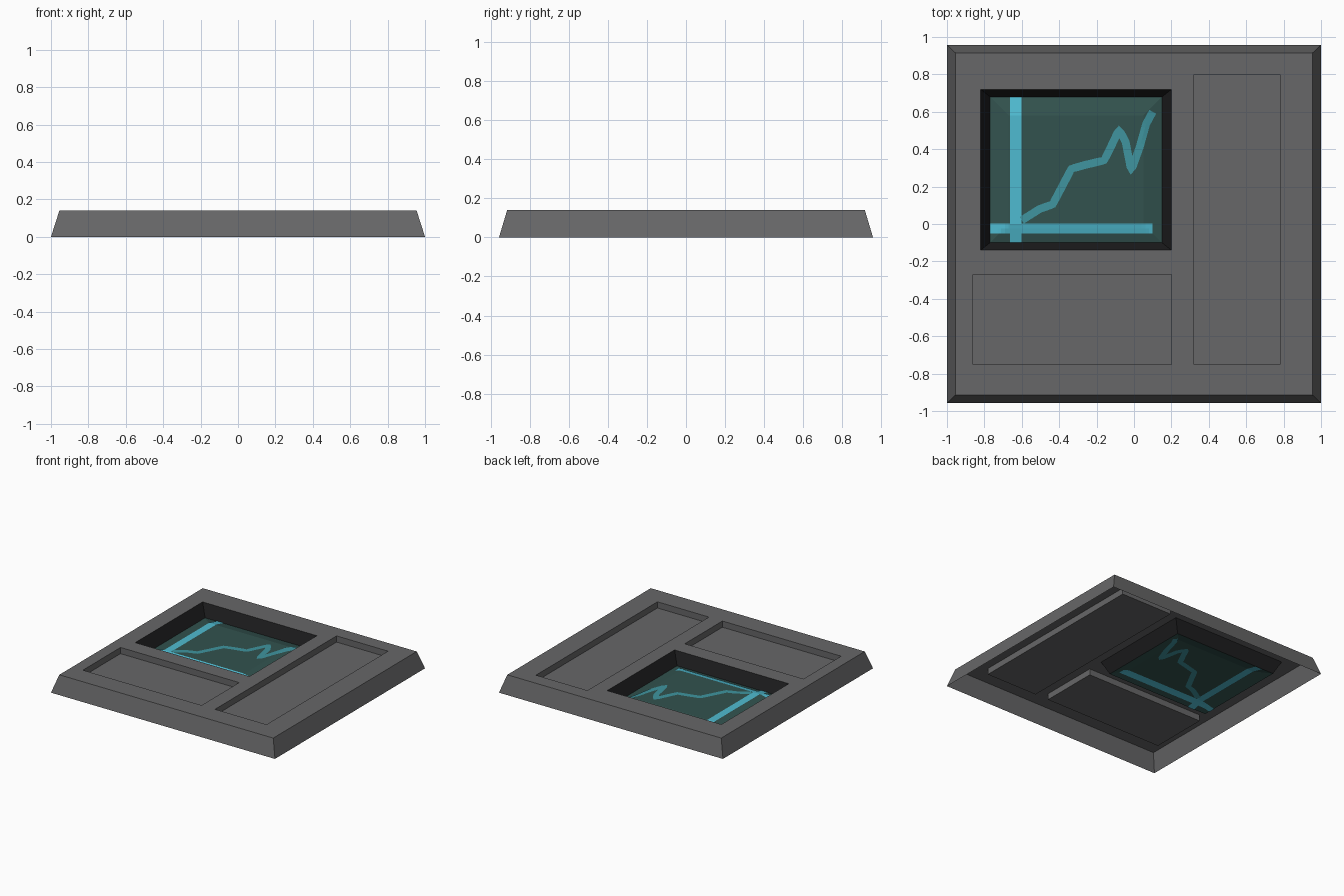
import bpy, bmesh
from mathutils import Vector

if "Cube" in bpy.data.objects:
    bpy.data.objects.remove(bpy.data.objects["Cube"])


def material(name, rgb):
    m = bpy.data.materials.new(name)
    m.diffuse_color = (*rgb, 1)
    m.use_nodes = True
    m.node_tree.nodes["Principled BSDF"].inputs["Base Color"].default_value = m.diffuse_color
    return m


GREY = material("dark_grey", (0.135, 0.135, 0.138))
BLACK = material("black", (0.013, 0.013, 0.014))
TEAL = material("deep_teal", (0.032, 0.085, 0.077))
CYAN = material("bright_cyan", (0.078, 0.50, 0.64))
MID = material("dull_cyan", (0.05, 0.30, 0.35))


def finish(name, bm, mat):
    bmesh.ops.remove_doubles(bm, verts=bm.verts, dist=0.0001)
    me = bpy.data.meshes.new(name)
    bm.to_mesh(me)
    bm.free()
    me.materials.append(mat)
    ob = bpy.data.objects.new(name, me)
    bpy.context.collection.objects.link(ob)
    return ob


def ring(bm, rect, z):
    x0, x1, y0, y1 = rect
    return [bm.verts.new((x, y, z)) for x, y in ((x0, y0), (x1, y0), (x1, y1), (x0, y1))]


def loft(bm, a, b):
    for i in range(4):
        j = (i + 1) % 4
        bm.faces.new((a[i], a[j], b[j], b[i]))


def inset(rect, d):
    return (rect[0] + d, rect[1] - d, rect[2] + d, rect[3] - d)


TOP = 0.14
POCKET_Z = 0.09
EDGE_Z, DOME_Z, BEVEL = 0.04, 0.065, 0.10
FACE = (-0.955, 0.955, -0.915, 0.915)
POCKETS = [(0.32, 0.78, -0.75, 0.80), (-0.86, 0.20, -0.75, -0.27)]
OPENING = (-0.82, 0.20, -0.14, 0.72)
GLASS = (-0.77, 0.15, -0.10, 0.68)

# panel shell: sloping rim, open underneath
bm = bmesh.new()
loft(bm, ring(bm, (-1, 1, -0.957, 0.957), 0), ring(bm, FACE, TOP))

# panel face, leaving out the recesses
holes = POCKETS + [OPENING]
xs = sorted({r[k] for r in holes + [FACE] for k in (0, 1)})
ys = sorted({r[k] for r in holes + [FACE] for k in (2, 3)})
for x0, x1 in zip(xs, xs[1:]):
    for y0, y1 in zip(ys, ys[1:]):
        cx, cy = (x0 + x1) / 2, (y0 + y1) / 2
        if not any(r[0] < cx < r[1] and r[2] < cy < r[3] for r in holes):
            bm.faces.new(ring(bm, (x0, x1, y0, y1), TOP))

# two shallow pockets
for r in POCKETS:
    low = ring(bm, r, POCKET_Z)
    loft(bm, ring(bm, r, TOP), low)
    bm.faces.new(low)
finish("panel", bm, GREY)

# sloping black screen surround
bm = bmesh.new()
loft(bm, ring(bm, OPENING, TOP), ring(bm, GLASS, EDGE_Z))
finish("screen_frame", bm, BLACK)

# screen with a shallow raised middle
bm = bmesh.new()
mid = ring(bm, inset(GLASS, BEVEL), DOME_Z)
loft(bm, ring(bm, GLASS, EDGE_Z), mid)
bm.faces.new(mid)
finish("screen", bm, TEAL)


def glass_z(x, y):
    d = min(x - GLASS[0], GLASS[1] - x, y - GLASS[2], GLASS[3] - y)
    return EDGE_Z + (DOME_Z - EDGE_Z) * max(0, min(1, d / BEVEL))


def ribbon(name, pts, width, mat, lift, step=0.02):
    """Flat strip following the screen, shown on both of its sides."""
    pts = [Vector(p) for p in pts]
    path = []
    for a, b in zip(pts, pts[1:]):
        n = max(1, round((b - a).length / step))
        path += [a.lerp(b, i / n) for i in range(n)]
    path.append(pts[-1])
    bm = bmesh.new()
    for side in (1, -1):
        rows = []
        for i, p in enumerate(path):
            t = (path[min(i + 1, len(path) - 1)] - path[max(i - 1, 0)]).normalized()
            nrm = Vector((-t.y, t.x)) * width / 2
            rows.append([bm.verts.new((q.x, q.y, glass_z(q.x, q.y) + side * lift))
                         for q in (p - nrm, p, p + nrm)])
        for r, s in zip(rows, rows[1:]):
            for k in (0, 1):
                f = (r[k], s[k], s[k + 1], r[k + 1])
                bm.faces.new(f if side > 0 else f[::-1])
    finish(name, bm, mat)


# chart drawn on the screen
ribbon("chart_vertical_axis", [(-0.632, -0.10), (-0.632, 0.68)], 0.06, CYAN, 0.003)
ribbon("chart_horizontal_axis", [(-0.77, -0.023), (0.10, -0.023)], 0.054, CYAN, 0.0035)
ribbon("chart_line", [(-0.60, 0.02), (-0.505, 0.08), (-0.435, 0.105), (-0.39, 0.19),
                      (-0.335, 0.295), (-0.265, 0.315), (-0.16, 0.34), (-0.12, 0.42),
                      (-0.08, 0.505), (-0.045, 0.44), (-0.015, 0.285), (0.03, 0.41),
                      (0.065, 0.535), (0.10, 0.60)], 0.042, MID, 0.004)
